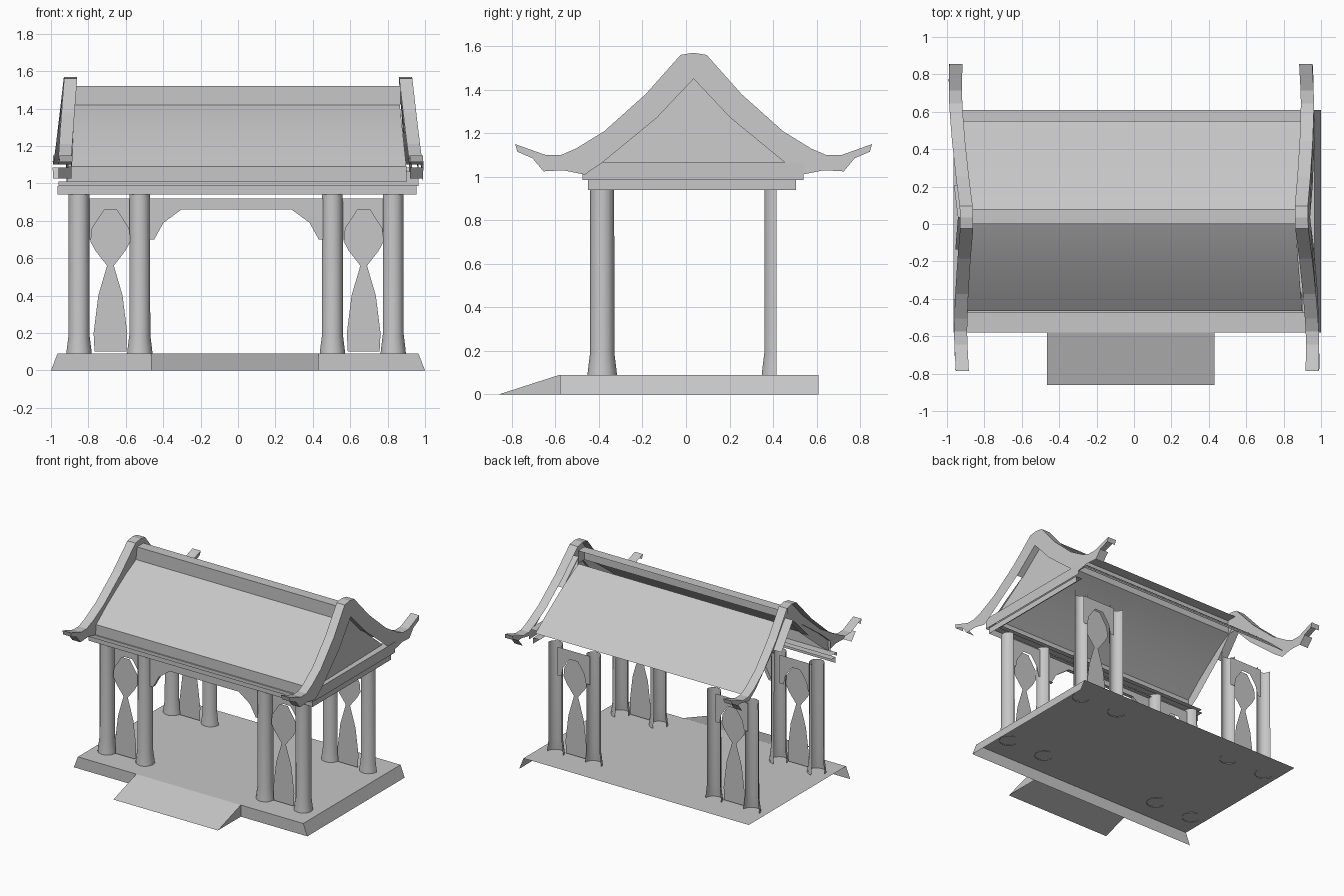
import bpy, bmesh, math
from mathutils import Vector

cube = bpy.data.objects.get("Cube")
if cube:
    bpy.data.objects.remove(cube)

stone = bpy.data.materials.new("plain_grey")
stone.use_nodes = True
GREY = (0.57, 0.57, 0.57, 1)
stone.diffuse_color = GREY
stone.node_tree.nodes["Principled BSDF"].inputs["Base Color"].default_value = GREY

LEFT, BACK, DOWN = Vector((-1, 0, 0)), Vector((0, 1, 0)), Vector((0, 0, -1))
MID = 0.035   # y of the ridge line


def loft(name, rings, closed=True, caps=True, open_sides=(), smooth=False):
    """Skin a list of point rings; drop the faces that look along open_sides."""
    bm = bmesh.new()
    rows = [[bm.verts.new(p) for p in ring] for ring in rings]
    n = len(rows[0])
    for a, b in zip(rows, rows[1:]):
        for i in range(n if closed else n - 1):
            j = (i + 1) % n
            bm.faces.new((a[i], a[j], b[j], b[i]))
    if caps:
        bm.faces.new(rows[0])
        bm.faces.new(rows[-1])
    bmesh.ops.recalc_face_normals(bm, faces=bm.faces)
    bm.normal_update()
    gone = [f for f in bm.faces if any(f.normal.dot(d) > 0.7 for d in open_sides)]
    bmesh.ops.delete(bm, geom=gone, context='FACES')
    return finish(name, bm, smooth)


def finish(name, bm, smooth=False):
    me = bpy.data.meshes.new(name)
    bm.to_mesh(me)
    bm.free()
    me.materials.append(stone)
    ob = bpy.data.objects.new(name, me)
    bpy.context.collection.objects.link(ob)
    if smooth:
        bpy.ops.object.select_all(action='DESELECT')
        ob.select_set(True)
        bpy.context.view_layer.objects.active = ob
        bpy.ops.object.shade_smooth_by_angle(angle=math.radians(40))
    return ob


def sheet(name, points):
    bm = bmesh.new()
    bm.faces.new([bm.verts.new(p) for p in points])
    return finish(name, bm)


def box(name, x0, x1, y0, y1, z0, z1, open_sides=(LEFT, BACK, DOWN)):
    return loft(name, [[(x0, y0, z), (x1, y0, z), (x1, y1, z), (x0, y1, z)]
                       for z in (z0, z1)], open_sides=open_sides)


# Base with sloping ends, and entrance ramp
loft("floor_base", [[(-w, -0.58, z), (w, -0.58, z), (w, 0.61, z), (-w, 0.61, z)]
                    for w, z in ((1.0, 0), (0.965, 0.09))], open_sides=(LEFT, BACK, DOWN))
loft("ramp", [[(x, -0.86, 0), (x, -0.58, 0), (x, -0.58, 0.09)] for x in (-0.465, 0.43)],
     open_sides=(LEFT, BACK, DOWN))


# Columns: flared at the foot, open on the hidden side
def column(name, x, y, start, end):
    steps = 9
    rings = []
    for r, z in ((0.068, 0.085), (0.066, 0.11), (0.056, 0.19), (0.055, 0.94)):
        ring = []
        for i in range(steps + 1):
            a = math.radians(start + (end - start) * i / steps)
            ring.append((x + r * math.cos(a), y + r * math.sin(a), z))
        rings.append(ring)
    loft(name, rings, closed=False, caps=False, smooth=True)


COLUMNS = (-0.85, -0.525, 0.505, 0.83)
for i, x in enumerate(COLUMNS):
    column(f"front_column_{i + 1}", x, -0.385, -180, 90)
    column(f"back_column_{i + 1}", x, 0.415, -180, 0)

# Hourglass panels with arched brackets set just behind them
HOURGLASS = ((0.085, 0.1), (0.09, 0.2), (0.065, 0.4), (0.018, 0.56),
             (0.08, 0.64), (0.107, 0.69), (0.1, 0.76), (0.035, 0.86))
ARCH = ((0.14, 0.92), (0.14, 0.70), (0.105, 0.70), (0.09, 0.77), (0.035, 0.85))


def mirrored(half, x, y):
    return ([(x + w, y, z) for w, z in half]
            + [(x - w, y, z) for w, z in reversed(half)])


for row, y in (("front", -0.385), ("back", 0.40)):
    for side, x in (("right", -0.682), ("left", 0.672)):
        sheet(f"{row}_{side}_hourglass_panel", mirrored(HOURGLASS, x, y - 0.015))
        sheet(f"{row}_{side}_arch_bracket", mirrored(ARCH, x, y + 0.015))

# Arched bracket over the entrance
SPAN = ((0.47, 0.92), (0.47, 0.70), (0.44, 0.70), (0.39, 0.79), (0.295, 0.86))
loft("entrance_bracket", [mirrored(SPAN, -0.008, y) for y in (-0.4, -0.37)],
     open_sides=(LEFT, BACK))

# Stepped beams along the front and the left end
box("front_beam", -0.965, 0.955, -0.45, -0.40, 0.94, 0.985)
box("front_beam_cap", -0.96, 0.965, -0.475, -0.40, 0.985, 1.01)
box("end_beam", 0.90, 0.955, -0.45, 0.505, 0.94, 0.985)
box("end_beam_cap", 0.90, 0.965, -0.475, 0.54, 0.985, 1.065)
sheet("eave_fascia", [(-0.915, -0.465, 1.0), (0.905, -0.465, 1.0),
                      (0.90, -0.465, 1.09), (-0.91, -0.465, 1.09)])

# Gently bowed roof slopes
FRONT_SLOPE = ((0.0, 1.42), (-0.115, 1.355), (-0.23, 1.275), (-0.35, 1.187), (-0.465, 1.09))
BACK_SLOPE = ((0.08, 1.42), (0.2, 1.342), (0.32, 1.25), (0.44, 1.15), (0.55, 1.05))
for name, slope in (("front_roof", FRONT_SLOPE), ("back_roof", BACK_SLOPE)):
    rings = []
    for y, z in slope:
        w = 0.875 + 0.035 * (1.42 - z) / 0.33
        rings.append([(-w, y, z), (w - 0.01, y, z)])
    loft(name, rings, closed=False, caps=False, smooth=True)
box("ridge_beam", -0.875, 0.87, 0.0, 0.08, 1.42, 1.52, open_sides=(BACK, DOWN))

# Swept gable boards with upturned ends
OUTER = ((0.06, 1.56), (0.22, 1.38), (0.41, 1.21), (0.54, 1.13),
         (0.61, 1.10), (0.68, 1.10), (0.82, 1.15))
INNER = ((0.81, 1.115), (0.74, 1.085), (0.69, 1.025), (0.60, 1.03),
         (0.50, 1.01), (0.42, 1.065), (0.17, 1.27))


def lean(side, offset, u, z):
    """Boards lean outward towards the eaves and are turned very slightly."""
    x = 0.895 + offset + 0.045 * (1.57 - max(z, 1.1)) / 0.47
    return (side * x - 0.017 * u / 0.8, MID + u, z)


half = list(OUTER) + list(INNER)
board = ([(0, 1.57)] + half + [(0, 1.45)]
         + [(-u, z) for u, z in reversed(half)])
for name, side in (("left_gable_board", 1), ("right_gable_board", -1)):
    loft(name, [[lean(side, o, u, z) for u, z in board] for o in (-0.035, 0.035)],
         open_sides=(LEFT, DOWN))

# Recessed gable wall
GABLE = ((0, 1.46), (0.17, 1.28), (0.43, 1.06), (-0.43, 1.06), (-0.17, 1.28))
sheet("gable_wall", [lean(1, -0.015, u, z) for u, z in GABLE])
